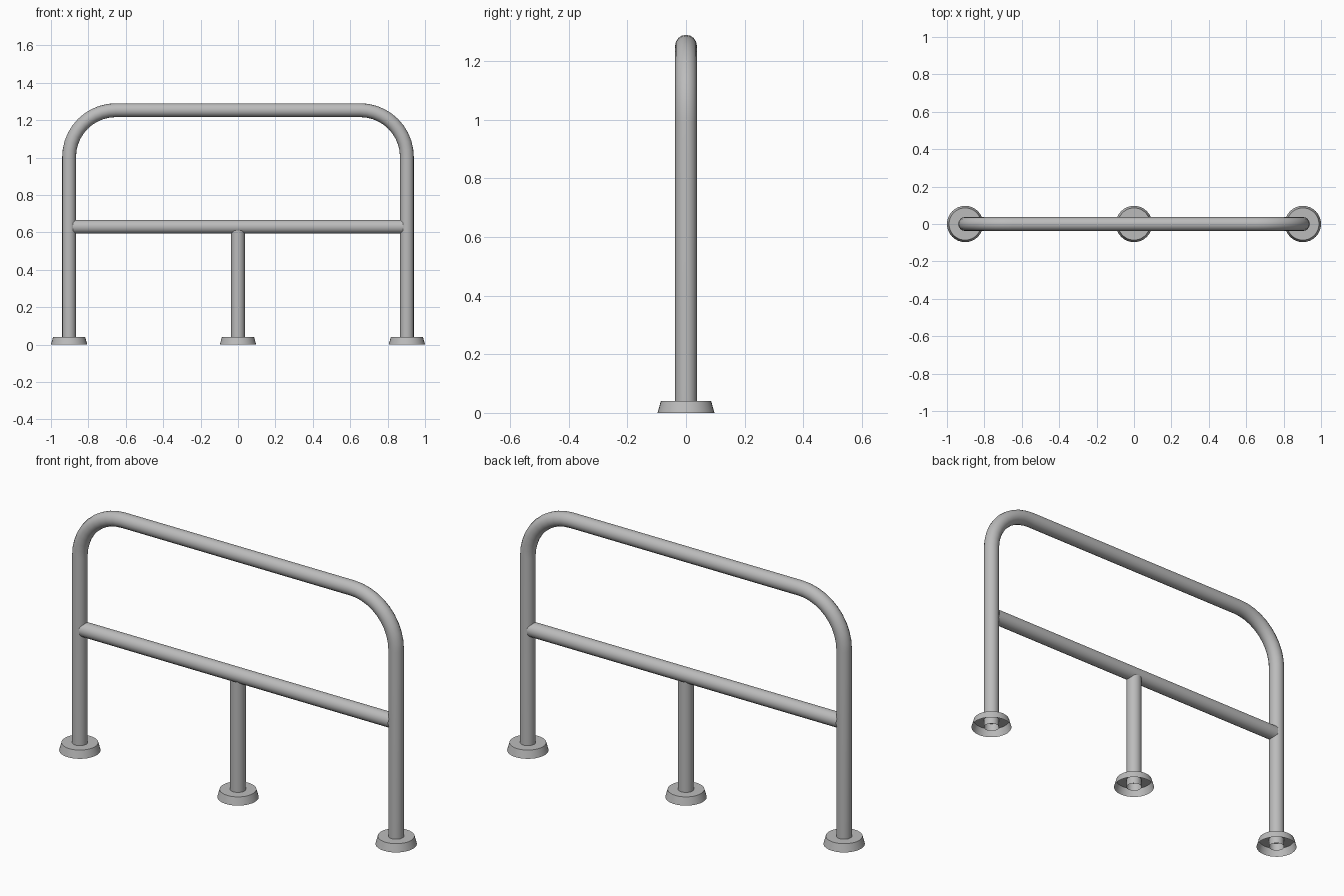
import bpy
import bmesh
from math import sin, cos, pi

if "Cube" in bpy.data.objects:
    bpy.data.objects.remove(bpy.data.objects["Cube"], do_unlink=True)

POST_X = 0.903     # distance of the outer posts from the middle
TUBE_R = 0.037
TOP_Z = 1.253      # centre line of the top rail
RAIL_Z = 0.63      # centre line of the lower rail
BEND_R = 0.25

steel = bpy.data.materials.new("grey_steel")
steel.use_nodes = True
grey = (0.5, 0.5, 0.5, 1)
steel.diffuse_color = grey
steel.node_tree.nodes["Principled BSDF"].inputs["Base Color"].default_value = grey


def add_mesh(name, mesh):
    mesh.materials.clear()
    mesh.materials.append(steel)
    obj = bpy.data.objects.new(name, mesh)
    bpy.context.collection.objects.link(obj)
    return obj


def tube(name, path):
    """Open round tube swept along points in the xz plane."""
    curve = bpy.data.curves.new(name, "CURVE")
    curve.dimensions = "3D"
    curve.bevel_depth = TUBE_R
    curve.bevel_resolution = 6
    spline = curve.splines.new("POLY")
    spline.points.add(len(path) - 1)
    for point, (x, z) in zip(spline.points, path):
        point.co = (x, 0, z, 1)
    helper = bpy.data.objects.new(name + "_path", curve)
    bpy.context.collection.objects.link(helper)
    bpy.context.view_layer.update()
    depsgraph = bpy.context.evaluated_depsgraph_get()
    mesh = bpy.data.meshes.new_from_object(helper.evaluated_get(depsgraph))
    bpy.data.objects.remove(helper, do_unlink=True)
    mesh.shade_smooth()
    return add_mesh(name, mesh)


def foot(name, x):
    """Tapered floor cup, open underneath."""
    bm = bmesh.new()
    bmesh.ops.create_cone(bm, cap_ends=True, segments=32,
                          radius1=0.097, radius2=0.086, depth=0.04)
    bottom = [f for f in bm.faces if f.normal.z < -0.9]
    bmesh.ops.delete(bm, geom=bottom, context="FACES_ONLY")
    bmesh.ops.translate(bm, verts=bm.verts, vec=(x, 0, 0.02))
    for face in bm.faces:
        face.smooth = abs(face.normal.z) < 0.9
    for edge in bm.edges:
        edge.smooth = all(f.smooth for f in edge.link_faces)
    mesh = bpy.data.meshes.new(name)
    bm.to_mesh(mesh)
    bm.free()
    return add_mesh(name, mesh)


# Bent hoop: right post, two rounded corners, left post
arc = [(POST_X - BEND_R + BEND_R * cos(a), TOP_Z - BEND_R + BEND_R * sin(a))
       for a in (i * pi / 20 for i in range(11))]
left_half = [(POST_X, 0)] + arc
right_half = [(-x, z) for x, z in reversed(left_half)]
tube("hoop", left_half + right_half)

# Lower rail and the short middle post
tube("lower_rail", [(-POST_X + 0.02, RAIL_Z), (POST_X - 0.02, RAIL_Z)])
tube("middle_post", [(0, 0), (0, RAIL_Z - 0.02)])

# Floor cups
for name, x in (("right_foot", -POST_X), ("middle_foot", 0), ("left_foot", POST_X)):
    foot(name, x)
